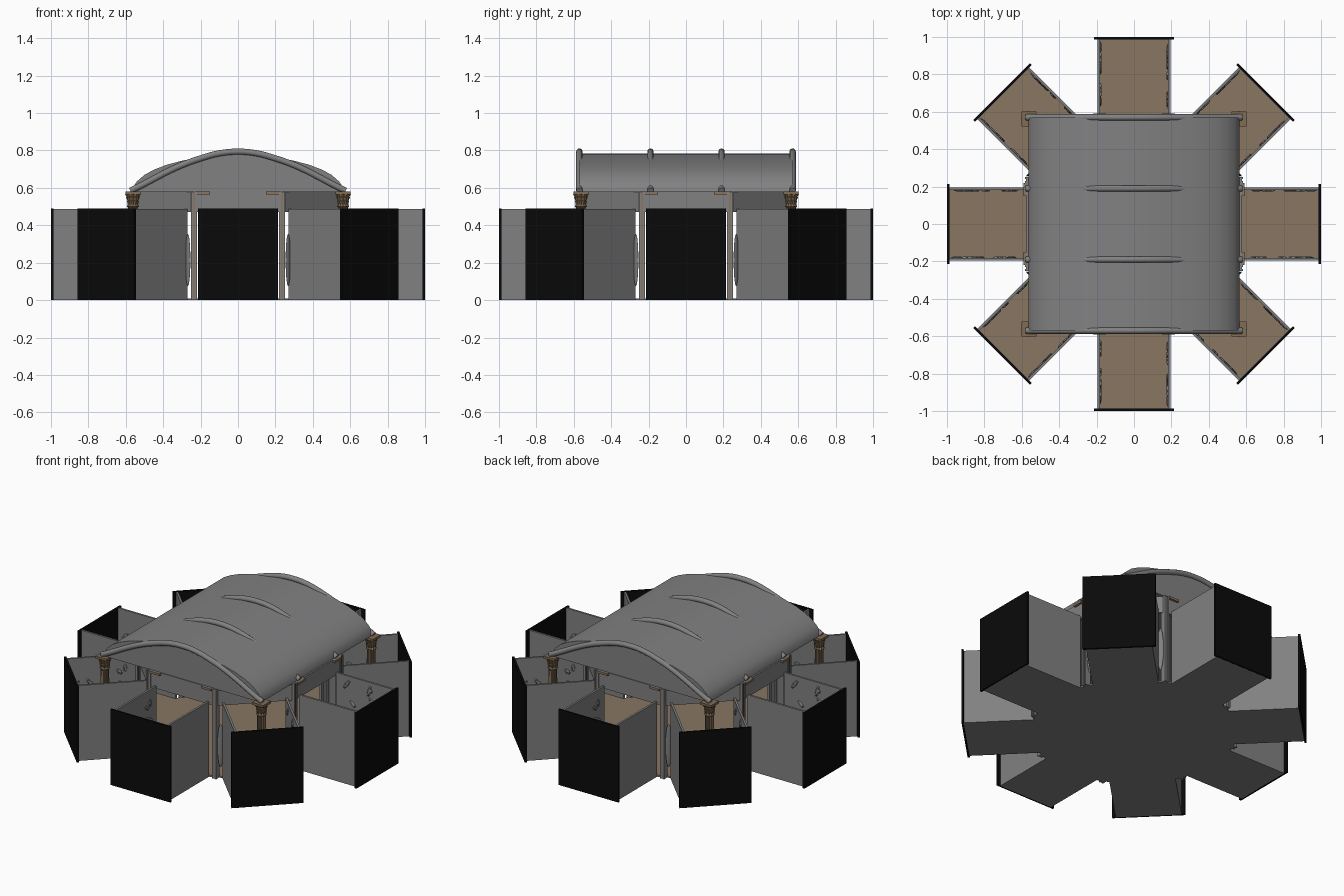
import bpy, bmesh, math, random
from mathutils import Matrix, Vector

random.seed(4)
if "Cube" in bpy.data.objects:
    bpy.data.objects.remove(bpy.data.objects["Cube"])


def material(name, rgb):
    m = bpy.data.materials.new(name)
    m.use_nodes = True
    m.diffuse_color = (*rgb, 1)
    m.node_tree.nodes["Principled BSDF"].inputs["Base Color"].default_value = (*rgb, 1)
    return m


GREY = material("stone grey", (0.22, 0.22, 0.225))
TAN = material("floor tan", (0.25, 0.18, 0.12))
BROWN = material("column brown", (0.22, 0.15, 0.085))
BLACK = material("panel black", (0.003, 0.003, 0.003))


def finish(name, bm, *mats, smooth=False):
    bmesh.ops.recalc_face_normals(bm, faces=bm.faces)
    mesh = bpy.data.meshes.new(name)
    bm.to_mesh(mesh)
    bm.free()
    for m in mats:
        mesh.materials.append(m)
    ob = bpy.data.objects.new(name, mesh)
    bpy.context.collection.objects.link(ob)
    if smooth:
        bpy.ops.object.select_all(action='DESELECT')
        ob.select_set(True)
        bpy.context.view_layer.objects.active = ob
        bpy.ops.object.shade_smooth_by_angle(angle=math.radians(35))
    return ob


def add_box(bm, lo, hi):
    lo, hi = Vector(lo), Vector(hi)
    mat = Matrix.Translation((lo + hi) / 2) @ Matrix.Diagonal((*(hi - lo), 1))
    bmesh.ops.create_cube(bm, size=1, matrix=mat)


def extrude_outline(bm, points, offset):
    face = bm.faces.new([bm.verts.new(p) for p in points])
    ext = bmesh.ops.extrude_face_region(bm, geom=[face])
    verts = [g for g in ext["geom"] if isinstance(g, bmesh.types.BMVert)]
    bmesh.ops.translate(bm, verts=verts, vec=offset)


def copies(ob, count):
    # repeats an object evenly around the centre
    for i in range(1, count):
        c = ob.copy()
        c.rotation_euler.z = i * math.tau / count
        bpy.context.collection.objects.link(c)


APOTHEM = 0.575
CORNER = APOTHEM * math.tan(math.pi / 8)

# Star shaped floor: octagon with eight arms, tan on the upper side
bm = bmesh.new()
outline = []
for i in range(8):
    rot = Matrix.Rotation(i * math.pi / 4, 3, 'Z')
    for r, s in ((APOTHEM, -0.195), (0.99, -0.195), (0.99, 0.195), (APOTHEM, 0.195)):
        outline.append(rot @ Vector((s, -r, 0)))
extrude_outline(bm, outline, (0, 0, 0.01))
bm.normal_update()
for f in bm.faces:
    f.material_index = int(f.calc_center_median().z > 0.009)
finish("star_floor", bm, GREY, TAN)

# Booths: two side walls and a black end panel, repeated eight times
bm = bmesh.new()
for s in (-1, 1):
    a, b = sorted((s * 0.182, s * 0.195))
    add_box(bm, (a, -0.99, 0.005), (b, -APOTHEM, 0.488))
copies(finish("booth_walls", bm, GREY), 8)

bm = bmesh.new()
add_box(bm, (-0.215, -1, 0), (0.215, -0.987, 0.49))
copies(finish("booth_end_panel", bm, BLACK), 8)

# Rough stone relief on the inner side walls
bm = bmesh.new()
for s in (-1, 1):
    for k in range(14):
        y, z = random.uniform(-0.95, -0.62), random.uniform(0.1, 0.45)
        mat = (Matrix.Translation((s * 0.18, y, z))
               @ Matrix.Rotation(random.uniform(0, 3), 4, 'X')
               @ Matrix.Diagonal((0.008, random.uniform(0.02, 0.045), 0.012, 1)))
        bmesh.ops.create_icosphere(bm, subdivisions=1, radius=1, matrix=mat)
copies(finish("wall_relief", bm, GREY), 8)

# Octagonal lintel ring above the openings
bm = bmesh.new()
inner = CORNER * (APOTHEM - 0.02) / APOTHEM
extrude_outline(bm, [(-CORNER, -APOTHEM, 0.47), (CORNER, -APOTHEM, 0.47),
                     (inner, 0.02 - APOTHEM, 0.47), (-inner, 0.02 - APOTHEM, 0.47)],
                (0, 0, 0.11))
copies(finish("lintel", bm, GREY), 8)

# Posts on the octagon corners, grey edges with a tan core
bm = bmesh.new()
for s in (-1, 1):
    x = s * 0.235
    add_box(bm, (x - 0.015, -0.582, 0), (x - 0.005, -0.545, 0.58))
    add_box(bm, (x + 0.005, -0.582, 0), (x + 0.015, -0.545, 0.58))
copies(finish("post_edges", bm, GREY), 4)
bm = bmesh.new()
for s in (-1, 1):
    add_box(bm, (s * 0.235 - 0.006, -0.577, 0), (s * 0.235 + 0.006, -0.55, 0.575))
copies(finish("post_core", bm, TAN), 4)

# Slim lens shaped ornaments beside the posts
bm = bmesh.new()
for s in (-1, 1):
    mat = (Matrix.Translation((s * 0.268, -0.56, 0.215))
           @ Matrix.Rotation(s * math.radians(-40), 4, 'Z')
           @ Matrix.Diagonal((0.006, 0.02, 0.14, 1)))
    bmesh.ops.create_uvsphere(bm, u_segments=12, v_segments=10, radius=1, matrix=mat)
copies(finish("post_ornament", bm, GREY, smooth=True), 4)

# Small tan brackets under the eaves
bm = bmesh.new()
for s in (-1, 1):
    a, b = sorted((s * 0.15, s * 0.22))
    add_box(bm, (a, -0.59, 0.566), (b, -0.56, 0.58))
copies(finish("eave_bracket", bm, TAN), 4)

# Barrel vault with closed gables
half = [(0.565, 0.578), (0.56, 0.605), (0.54, 0.635), (0.5, 0.67), (0.45, 0.697),
        (0.38, 0.724), (0.3, 0.745), (0.2, 0.765), (0.1, 0.78)]
profile = half + [(0, 0.785)] + [(-x, z) for x, z in reversed(half)]
bm = bmesh.new()
extrude_outline(bm, [(x, -0.57, z) for x, z in profile], (0, 1.14, 0))
finish("vault_roof", bm, GREY, smooth=True)

# Curved ribs, two on the gables and two breaking through the vault
half = [(0.575, 0.585), (0.5, 0.622), (0.4, 0.675), (0.3, 0.722), (0.2, 0.758), (0.1, 0.785)]
path = half + [(0, 0.794)] + [(-x, z) for x, z in reversed(half)]
for y in (-0.57, -0.19, 0.19, 0.57):
    curve = bpy.data.curves.new("roof_rib", 'CURVE')
    curve.dimensions = '3D'
    curve.bevel_depth = 0.017
    curve.bevel_resolution = 3
    curve.use_fill_caps = True
    spline = curve.splines.new('BEZIER')
    spline.bezier_points.add(len(path) - 1)
    for p, (x, z) in zip(spline.bezier_points, path):
        p.co = (x, y, z)
        p.handle_left_type = p.handle_right_type = 'AUTO'
    spline.resolution_u = 4
    curve.materials.append(GREY)
    bpy.context.collection.objects.link(bpy.data.objects.new("roof_rib", curve))

# Corner columns: fluted shaft, round base, flared capital, square slabs
bm = bmesh.new()
cx = 0.562
add_box(bm, (cx - 0.04, -cx - 0.04, 0.008), (cx + 0.04, -cx + 0.04, 0.03))
add_box(bm, (cx - 0.04, -cx - 0.04, 0.565), (cx + 0.04, -cx + 0.04, 0.58))
rings = [(0.038, 0.03), (0.038, 0.045), (0.028, 0.055), (0.026, 0.495), (0.033, 0.5),
         (0.028, 0.51), (0.032, 0.53), (0.029, 0.533), (0.037, 0.55), (0.034, 0.553),
         (0.042, 0.567)]
SIDES = 24
loops = []
for r, z in rings:
    loop = []
    for i in range(SIDES):
        a = i * math.tau / SIDES
        rr = r * (0.88 if i % 2 and z > 0.05 else 1)
        loop.append(bm.verts.new((cx + rr * math.cos(a), -cx + rr * math.sin(a), z)))
    loops.append(loop)
for lower, upper in zip(loops, loops[1:]):
    for i in range(SIDES):
        j = (i + 1) % SIDES
        bm.faces.new((lower[i], lower[j], upper[j], upper[i]))
bm.faces.new(loops[0])
bm.faces.new(loops[-1])
copies(finish("corner_column", bm, BROWN), 4)
